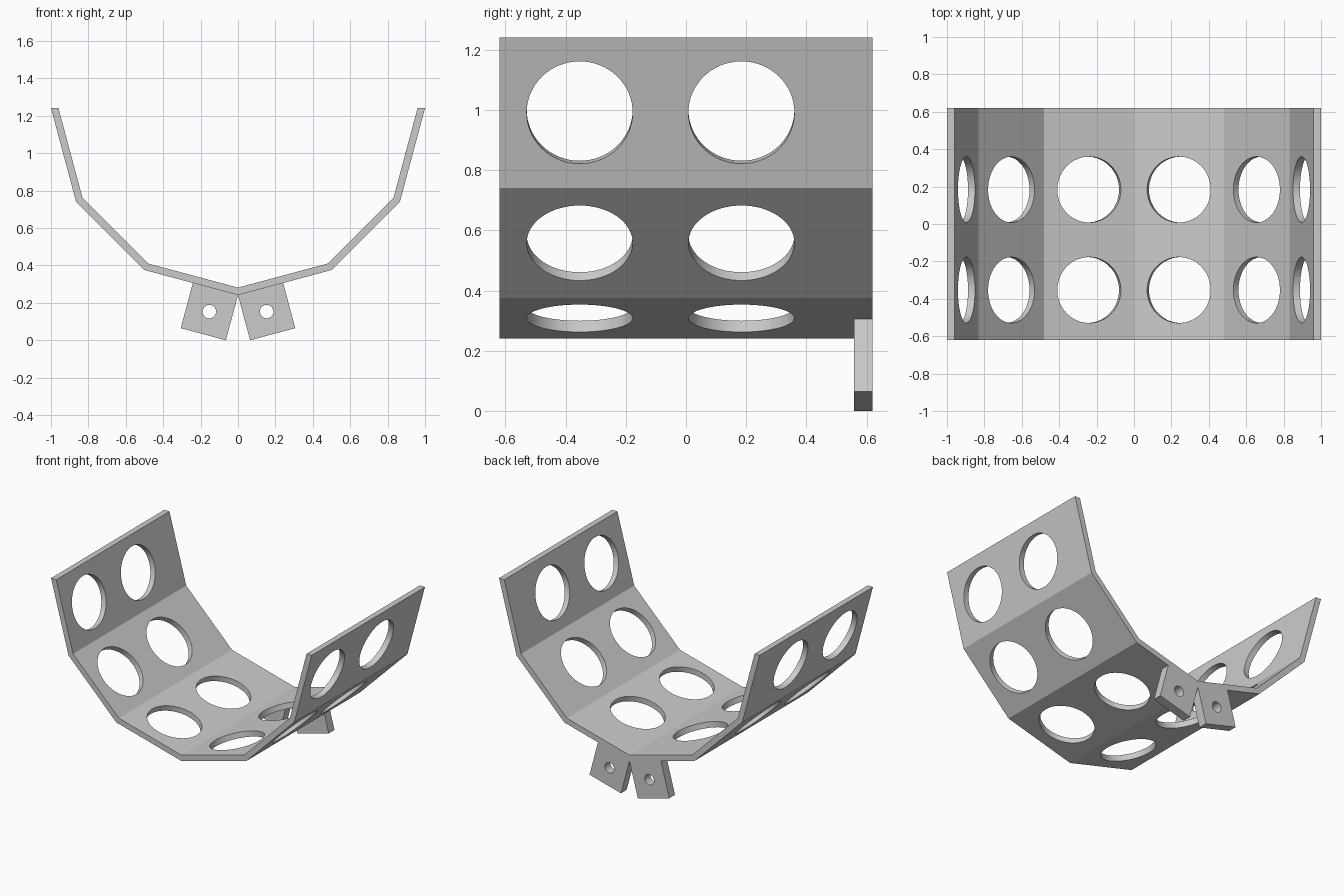
import bpy, bmesh
from math import sin, cos, radians
from mathutils import Matrix, Vector

if "Cube" in bpy.data.objects:
    bpy.data.objects.remove(bpy.data.objects["Cube"], do_unlink=True)

RADIUS, INNER, HALF = 1.0, 0.96, 0.62      # twelve-sided ring, half its length
TAB, TAB_THICK = 0.25, 0.0625
CENTRE_Z = RADIUS + TAB * cos(radians(15))

grey = bpy.data.materials.new("plain grey")
grey.use_nodes = True
colour = (0.6, 0.6, 0.6, 1)
grey.diffuse_color = colour
grey.node_tree.nodes["Principled BSDF"].inputs["Base Color"].default_value = colour


def make_object(name, bm):
    bmesh.ops.recalc_face_normals(bm, faces=bm.faces)
    mesh = bpy.data.meshes.new(name)
    bm.to_mesh(mesh)
    bm.free()
    mesh.materials.append(grey)
    obj = bpy.data.objects.new(name, mesh)
    bpy.context.collection.objects.link(obj)
    return obj


def prism(name, outline, y0, y1):
    """Extrude an x-z outline along y."""
    bm = bmesh.new()
    face = bm.faces.new([bm.verts.new((x, y0, z)) for x, z in outline])
    new = bmesh.ops.extrude_face_region(bm, geom=[face])["geom"]
    verts = [v for v in new if isinstance(v, bmesh.types.BMVert)]
    bmesh.ops.translate(bm, vec=(0, y1 - y0, 0), verts=verts)
    return make_object(name, bm)


def cut_holes(obj, holes, radius):
    """Cut round holes given as (centre, axis) pairs."""
    bm = bmesh.new()
    for centre, axis in holes:
        turn = Vector((0, 0, 1)).rotation_difference(axis).to_matrix().to_4x4()
        bmesh.ops.create_cone(bm, cap_ends=True, segments=64, radius1=radius,
                              radius2=radius, depth=0.2,
                              matrix=Matrix.Translation(centre) @ turn)
    cutter = make_object("hole_cutter", bm)
    cutter.hide_render = True
    mod = obj.modifiers.new("holes", 'BOOLEAN')
    mod.operation, mod.solver, mod.object = 'DIFFERENCE', 'EXACT', cutter
    bpy.ops.object.select_all(action='DESELECT')
    bpy.context.view_layer.objects.active = obj
    obj.select_set(True)
    bpy.ops.object.modifier_apply(modifier=mod.name)
    bpy.data.objects.remove(cutter, do_unlink=True)
    bpy.ops.object.shade_smooth_by_angle(angle=radians(15))


def ring(radius, degrees):
    a = radians(degrees)
    return radius * sin(a), CENTRE_Z - radius * cos(a)


# Faceted cradle: lower half of the ring, two rows of holes through its panels
steps = range(-90, 91, 30)
outline = [ring(RADIUS, a) for a in steps] + [ring(INNER, a) for a in reversed(steps)]
cradle = prism("cradle", outline, -HALF, HALF)
middle = (RADIUS + INNER) / 2 * cos(radians(15))
holes = []
for a in range(-75, 76, 30):
    x, z = ring(middle, a)
    for y in (-0.353, 0.184):
        holes.append((Vector((x, y, z)), Vector((sin(radians(a)), 0, -cos(radians(a))))))
cut_holes(cradle, holes, 0.176)

# Square mounting tabs below the two bottom panels, at the back end
along = Vector((cos(radians(15)), sin(radians(15))))
down = Vector((sin(radians(15)), -cos(radians(15))))
apex = Vector((0, CENTRE_Z - RADIUS))
for side, name in ((1, "left_tab"), (-1, "right_tab")):
    corners = [apex + along * u * TAB + down * v * TAB
               for u, v in ((0, 0), (1, 0), (1, 1), (0, 1))]
    tab = prism(name, [(side * c.x, c.y) for c in corners], HALF - TAB_THICK, HALF)
    mid = apex + (along + down) * TAB / 2
    cut_holes(tab, [(Vector((side * mid.x, HALF - TAB_THICK / 2, mid.y)),
                     Vector((0, 1, 0)))], 0.036)
